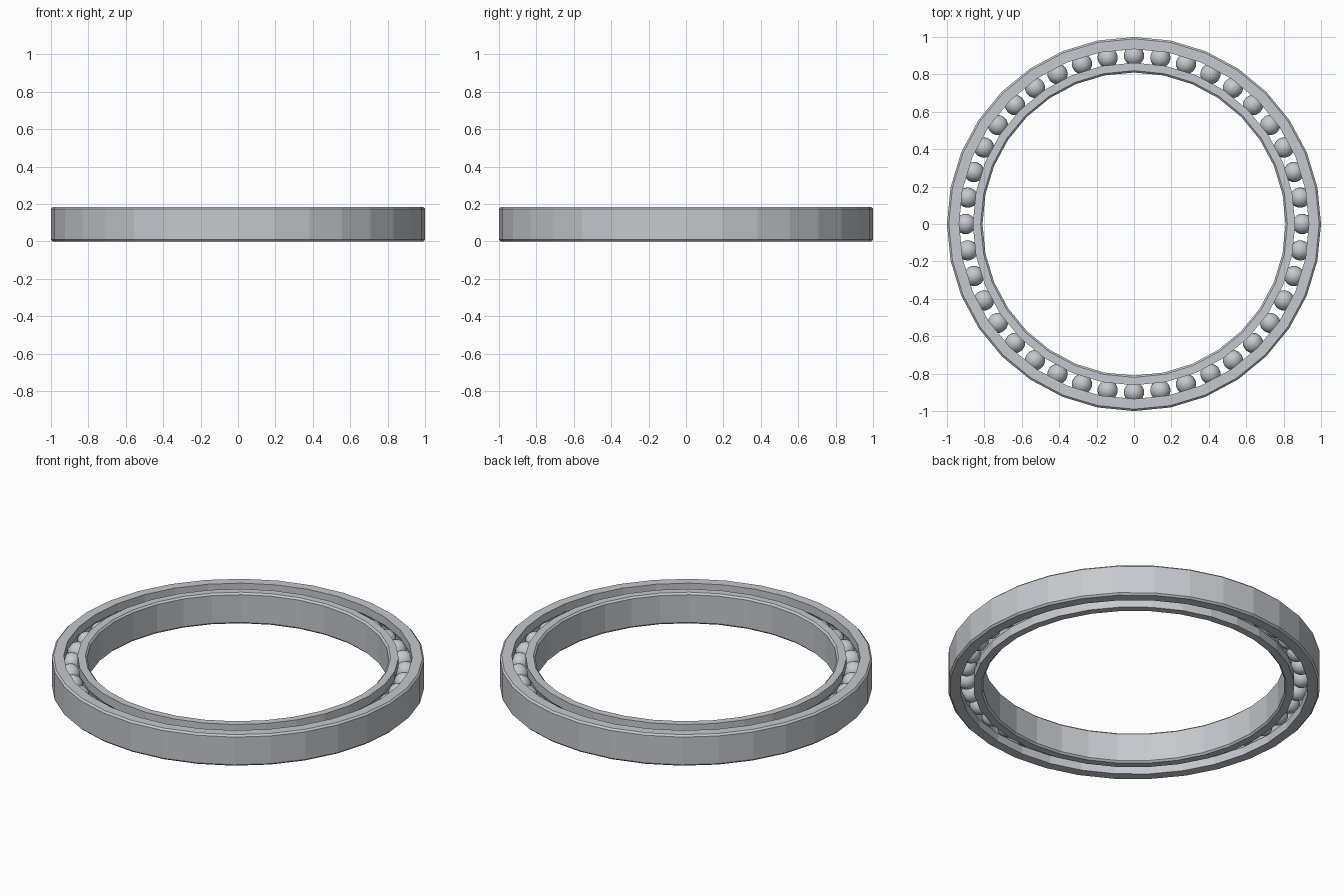
import bpy, bmesh, math
from mathutils import Matrix, Vector

cube = bpy.data.objects.get("Cube")
if cube:
    bpy.data.objects.remove(cube, do_unlink=True)

HEIGHT = 0.184
MID = HEIGHT / 2
PITCH = 0.9          # radius of the ball circle
BALL = 0.054
GROOVE = 0.056
SIDES = 32
BALLS = 40
BEVEL = 0.01

steel = bpy.data.materials.new("brushed steel")
steel.use_nodes = True
steel.diffuse_color = (0.56, 0.58, 0.61, 1)
steel.node_tree.nodes["Principled BSDF"].inputs["Base Color"].default_value = steel.diffuse_color


def add_object(name, bm):
    mesh = bpy.data.meshes.new(name)
    bm.to_mesh(mesh)
    bm.free()
    mesh.materials.append(steel)
    obj = bpy.data.objects.new(name, mesh)
    bpy.context.collection.objects.link(obj)
    return obj


def race(name, plain, lip):
    """Ring with chamfered edges on its plain wall and a ball groove in its lip wall."""
    out = 1 if plain > lip else -1
    half = math.acos((lip - PITCH) * out / GROOVE)
    profile = [(plain - out * BEVEL, 0), (plain, BEVEL),
               (plain, HEIGHT - BEVEL), (plain - out * BEVEL, HEIGHT),
               (lip, HEIGHT)]
    # groove arc from top to bottom
    steps = 6
    for i in range(steps + 1):
        a = half - 2 * half * i / steps
        profile.append((PITCH + out * GROOVE * math.cos(a), MID + GROOVE * math.sin(a)))
    profile.append((lip, 0))

    bm = bmesh.new()
    rings = []
    for s in range(SIDES):
        turn = Matrix.Rotation(math.tau * s / SIDES, 3, "Z")
        rings.append([bm.verts.new(turn @ Vector((r, 0, z))) for r, z in profile])
    n = len(profile)
    for s in range(SIDES):
        a, b = rings[s], rings[(s + 1) % SIDES]
        for i in range(n):
            j = (i + 1) % n
            bm.faces.new((a[i], b[i], b[j], a[j]))
    bmesh.ops.recalc_face_normals(bm, faces=bm.faces)
    return add_object(name, bm)


race("outer_race", 1.0, 0.935)
race("inner_race", 0.81, 0.862)

# Rolling balls
bm = bmesh.new()
for k in range(BALLS):
    place = Matrix.Rotation(math.tau * k / BALLS, 4, "Z") @ Matrix.Translation((PITCH, 0, MID))
    bmesh.ops.create_uvsphere(bm, u_segments=24, v_segments=12, radius=BALL, matrix=place)
for face in bm.faces:
    face.smooth = True
add_object("balls", bm)
